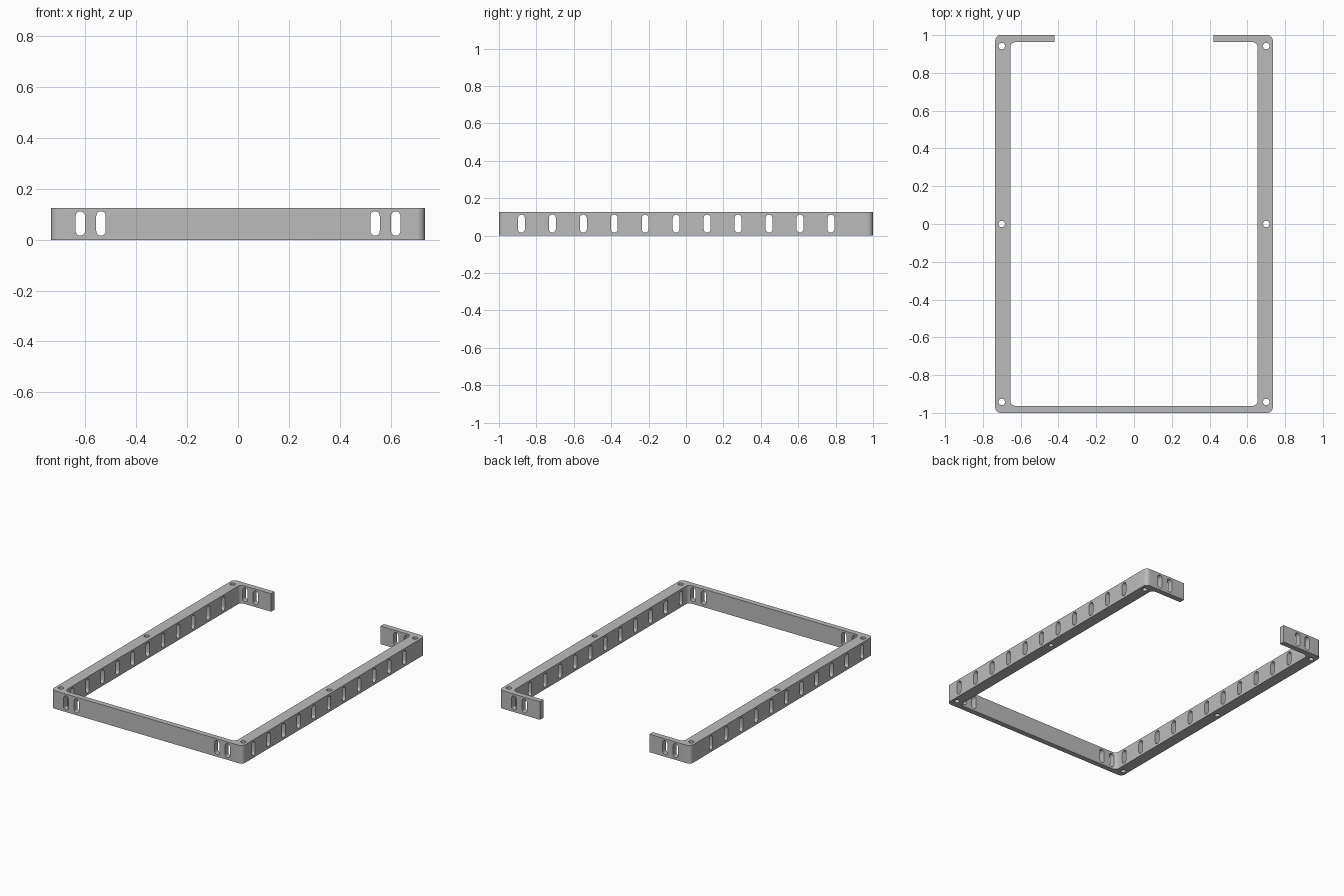
import bpy
import bmesh
from math import sin, cos, radians
from mathutils import Matrix, Vector

HEIGHT = 0.125
HALF_W, HALF_L = 0.735, 1.0      # outer half width and half length
RAIL, WALL = 0.08, 0.037         # thickness of side rails and end walls
GAP = 0.42                       # half of the opening at the back

cube = bpy.data.objects.get("Cube")
if cube:
    bpy.data.objects.remove(cube, do_unlink=True)


def arc(cx, cy, r, start, end, steps=10):
    angles = [radians(start + (end - start) * i / steps) for i in range(steps + 1)]
    return [(cx + r * cos(a), cy + r * sin(a)) for a in angles]


def add_prism(bm, outline, depth, matrix):
    """Extrude a flat outline along its local z, then place it."""
    ring = [[bm.verts.new(matrix @ Vector((x, y, z))) for x, y in outline]
            for z in (0, depth)]
    bm.faces.new(ring[0][::-1])
    bm.faces.new(ring[1])
    for i in range(len(outline)):
        j = (i + 1) % len(outline)
        bm.faces.new((ring[0][i], ring[0][j], ring[1][j], ring[1][i]))


def make_object(name, prisms):
    bm = bmesh.new()
    for prism in prisms:
        add_prism(bm, *prism)
    bmesh.ops.recalc_face_normals(bm, faces=bm.faces)
    mesh = bpy.data.meshes.new(name)
    bm.to_mesh(mesh)
    bm.free()
    obj = bpy.data.objects.new(name, mesh)
    bpy.context.collection.objects.link(obj)
    return obj


# Frame outline: one half, then its mirror image
r = 0.03
ix, iy = HALF_W - RAIL, HALF_L - WALL
half = (arc(HALF_W - r, r - HALF_L, r, -90, 0)
        + arc(HALF_W - r, HALF_L - r, r, 0, 90)
        + [(GAP, HALF_L), (GAP, iy)]
        + arc(ix - r, iy - r, r, 90, 0)
        + arc(ix - r, r - iy, r, 0, -90))
outline = half + [(-x, y) for x, y in reversed(half)]
frame = make_object("mounting_frame", [(outline, HEIGHT, Matrix())])

# Upright slot and round screw hole shapes
sr, low, high = 0.0185, 0.016, 0.112
slot = arc(0, high - sr, sr, 0, 180) + arc(0, low + sr, sr, 180, 360)
hole = arc(0, 0, 0.017, 0, 345, 23)

# Slots along the side rails, running in x
along_x = Matrix(((0, 0, 1, -0.8), (1, 0, 0, 0), (0, 1, 0, 0), (0, 0, 0, 1)))
side_slots = make_object("side_slot_cutter", [
    (slot, 1.6, Matrix.Translation((0, -0.88 + 0.1655 * i, 0)) @ along_x)
    for i in range(11)])

# Slots in the front wall and back tabs, running in y
along_y = Matrix(((1, 0, 0, 0), (0, 0, 1, -1.1), (0, 1, 0, 0), (0, 0, 0, 1)))
end_slots = make_object("end_slot_cutter", [
    (slot, 2.2, Matrix.Translation((x, 0, 0)) @ along_y)
    for x in (-0.62, -0.539, 0.539, 0.62)])

# Vertical screw holes at the corners and the middle of each rail
screw_holes = make_object("screw_hole_cutter", [
    (hole, HEIGHT + 0.2, Matrix.Translation((x, y, -0.1)))
    for x in (-0.7, 0.7) for y in (-0.942, 0, 0.942)])

# Cut everything out of the frame
cutters = (side_slots, end_slots, screw_holes)
for cutter in cutters:
    cutter.hide_render = True
    mod = frame.modifiers.new(cutter.name, 'BOOLEAN')
    mod.operation = 'DIFFERENCE'
    mod.solver = 'EXACT'
    mod.object = cutter
bpy.context.view_layer.update()
graph = bpy.context.evaluated_depsgraph_get()
cut_mesh = bpy.data.meshes.new_from_object(frame.evaluated_get(graph))
frame.modifiers.clear()
frame.data = cut_mesh
for cutter in cutters:
    bpy.data.objects.remove(cutter, do_unlink=True)

# Plain grey finish
grey = bpy.data.materials.new("plain grey")
grey.use_nodes = True
colour = (0.5, 0.5, 0.5, 1)
grey.diffuse_color = colour
grey.node_tree.nodes["Principled BSDF"].inputs["Base Color"].default_value = colour
frame.data.materials.clear()
frame.data.materials.append(grey)

# Smooth the rounded corners, keep the edges sharp
bpy.ops.object.select_all(action='DESELECT')
frame.select_set(True)
bpy.context.view_layer.objects.active = frame
bpy.ops.object.shade_smooth_by_angle(angle=radians(30))
